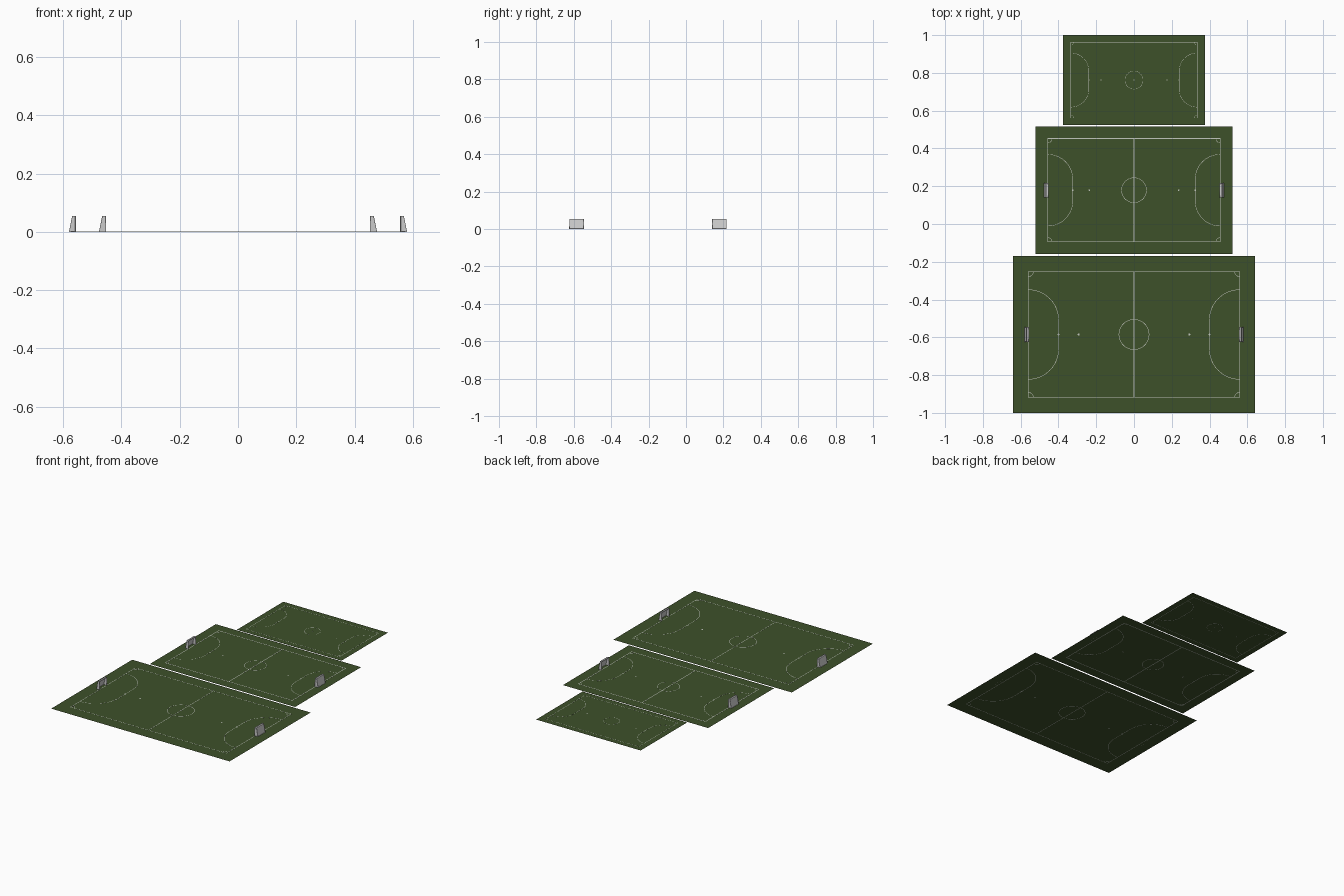
import bpy, bmesh, math
from mathutils import Vector

if "Cube" in bpy.data.objects:
    bpy.data.objects.remove(bpy.data.objects["Cube"])

T = 0.0006  # thickness of the painted lines


def material(name, rgb):
    m = bpy.data.materials.new(name)
    m.diffuse_color = (*rgb, 1)
    m.use_nodes = True
    m.node_tree.nodes["Principled BSDF"].inputs["Base Color"].default_value = m.diffuse_color
    return m


GRASS = material("grass", (0.048, 0.082, 0.023))
PAINT = material("line_paint", (0.55, 0.58, 0.52))


def make_object(name, bm, mat=None):
    me = bpy.data.meshes.new(name)
    bm.to_mesh(me)
    bm.free()
    if mat:
        me.materials.append(mat)
    ob = bpy.data.objects.new(name, me)
    bpy.context.collection.objects.link(ob)
    return ob


def arc(cx, cy, r, a0, a1, n):
    return [(cx + r * math.cos(math.radians(a0 + (a1 - a0) * i / n)),
             cy + r * math.sin(math.radians(a0 + (a1 - a0) * i / n))) for i in range(n + 1)]


def ribbon(bm, pts, w, closed=False):
    """Thin mitred slab following a 2D path."""
    p = [Vector(q) for q in pts]
    n = len(p)
    rings = []
    for i, c in enumerate(p):
        a = p[i - 1] if closed or i else None
        b = p[(i + 1) % n] if closed or i < n - 1 else None
        d0 = (c - a).normalized() if a is not None else (b - c).normalized()
        d1 = (b - c).normalized() if b is not None else d0
        t = (d0 + d1).normalized()
        off = Vector((-t.y, t.x)) * (w / 2 / max(t.dot(d0), 0.3))
        l, r = c + off, c - off
        rings.append([bm.verts.new((v.x, v.y, z)) for v, z in ((l, 0), (r, 0), (r, T), (l, T))])
    for i in range(n if closed else n - 1):
        r0, r1 = rings[i], rings[(i + 1) % n]
        for k in range(4):
            m = (k + 1) % 4
            bm.faces.new((r0[k], r0[m], r1[m], r1[k]))
    if not closed:
        bm.faces.new(rings[0][::-1])
        bm.faces.new(rings[-1])


def spot(bm, x, y, r):
    vs = [bm.verts.new((px, py, 0)) for px, py in arc(x, y, r, 0, 330, 11)]
    f = bm.faces.new(vs)
    ext = bmesh.ops.extrude_face_region(bm, geom=[f])["geom"]
    bmesh.ops.translate(bm, verts=[v for v in ext if isinstance(v, bmesh.types.BMVert)], vec=(0, 0, T))


def pitch(name, cy, hx, hy, lx, ly, m, straight, edge_w, w, halfway):
    # grass sheet
    bm = bmesh.new()
    bm.faces.new([bm.verts.new((x, y, T / 2)) for x, y in
                  ((-hx, cy - hy), (hx, cy - hy), (hx, cy + hy), (-hx, cy + hy))])
    make_object(name + "_grass", bm, GRASS)

    # boundary, halfway line, centre circle and spot
    bm = bmesh.new()
    ribbon(bm, [(-lx, cy - ly), (lx, cy - ly), (lx, cy + ly), (-lx, cy + ly)], edge_w, True)
    if halfway:
        ribbon(bm, [(0, cy - ly), (0, cy + ly)], edge_w)
    ribbon(bm, arc(0, cy, 3 * m, 0, 352.5, 47), w, True)
    spot(bm, 0, cy, 0.15 * m)
    r, h = 6 * m, straight / 2
    for s in (-1, 1):
        # goal area, penalty spots and corner arcs at each end
        area = arc(lx, cy - h, r, 270, 180, 16) + arc(lx, cy + h, r, 180, 90, 16)
        ribbon(bm, [(s * x, y) for x, y in area], w)
        for d in (6, 10):
            spot(bm, s * (lx - d * m), cy, 0.2 * m)
        for a, y in ((180, cy + ly), (90, cy - ly)):
            ribbon(bm, [(s * x, yy) for x, yy in arc(lx, y, m, a, a + 90, 8)], w)
    bmesh.ops.recalc_face_normals(bm, faces=bm.faces)
    make_object(name + "_lines", bm, PAINT)


def tube(name, paths, r):
    cu = bpy.data.curves.new(name, "CURVE")
    cu.dimensions = "3D"
    cu.bevel_depth = r
    cu.bevel_resolution = 2
    cu.use_fill_caps = True
    for pts in paths:
        sp = cu.splines.new("POLY")
        sp.points.add(len(pts) - 1)
        for q, c in zip(sp.points, pts):
            q.co = (*c, 1)
    bpy.context.collection.objects.link(bpy.data.objects.new(name, cu))


def goal(name, s, gx, cy):
    hw, top, r = 0.038, 0.0535, 0.001
    # side profile: front foot, front top, back top, back foot
    prof = [(gx, r), (gx, top), (gx + 0.0115, top), (gx + 0.022, r)]
    left, right = ([(s * x, cy + k * hw, z) for x, z in prof] for k in (-1, 1))
    # posts with crossbar, rear frame and ground bars
    tube(name + "_posts", [[left[0], left[1], right[1], right[0]]], 0.0013)
    tube(name + "_rear_frame", [[left[1], left[2], left[3], left[0]],
                                [right[1], right[2], right[3], right[0]],
                                [left[2], right[2]], [left[3], right[3]]], 0.0008)
    # net panels
    bm = bmesh.new()
    a, b = ([bm.verts.new(v) for v in side] for side in (left, right))
    bm.faces.new(a)
    bm.faces.new(b[::-1])
    for i in (1, 2):
        bm.faces.new((a[i], b[i], b[i + 1], a[i + 1]))
    bmesh.ops.recalc_face_normals(bm, faces=bm.faces)
    make_object(name + "_net", bm)


# three pitches from small to large
pitch("small_pitch", 0.762, 0.375, 0.238, 0.335, 0.201, 0.016, 0.095, 0.002, 0.0016, False)
pitch("medium_pitch", 0.179, 0.521, 0.338, 0.456, 0.273, 0.022, 0.115, 0.004, 0.0022, True)
pitch("large_pitch", -0.585, 0.64, 0.415, 0.559, 0.333, 0.0266, 0.155, 0.003, 0.0026, True)

# goals on the two bigger pitches
for label, gx, cy in (("medium", 0.454, 0.178), ("large", 0.557, -0.585)):
    for side, s in (("left", -1), ("right", 1)):
        goal(f"{label}_{side}_goal", s, gx, cy)
